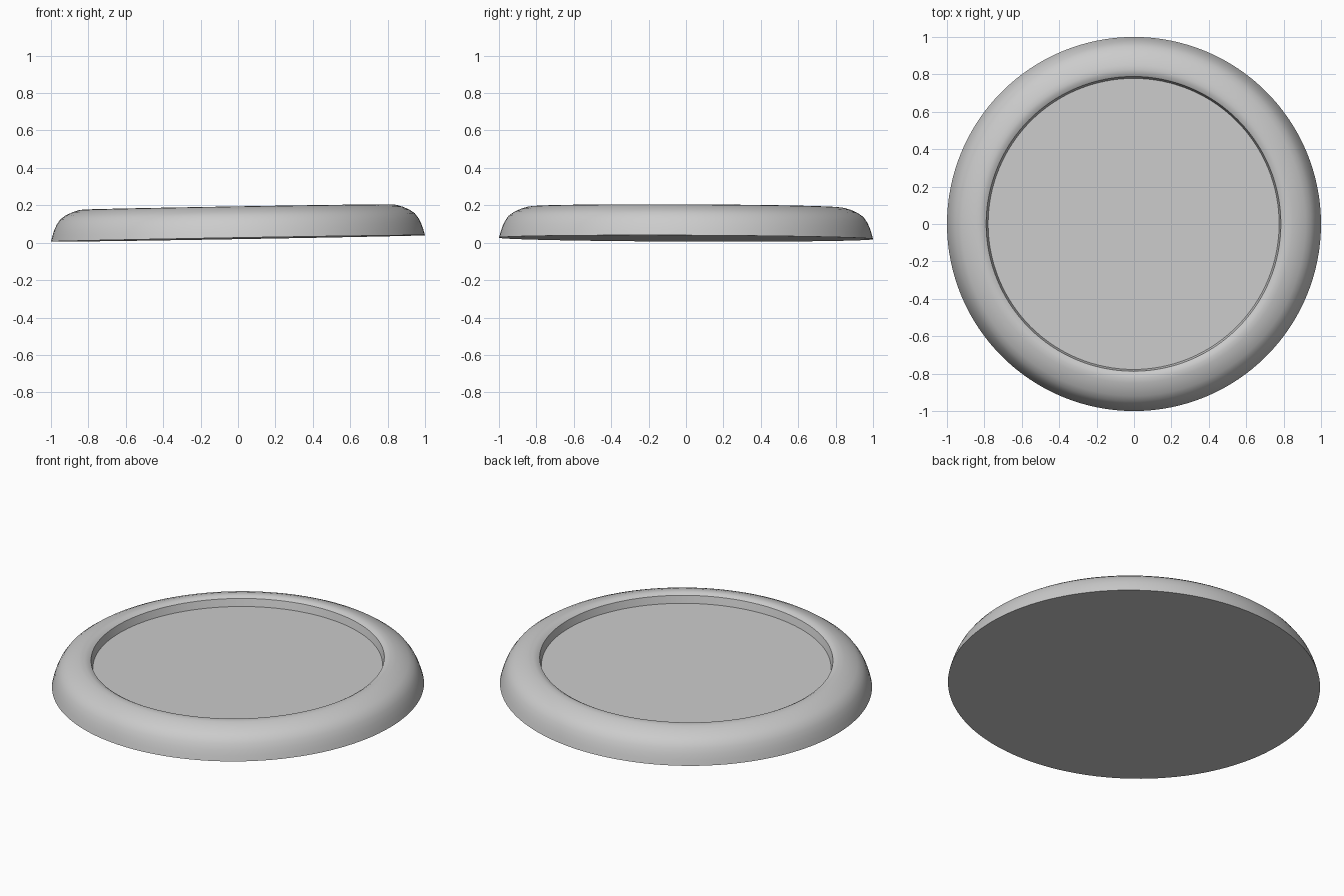
import bpy, bmesh, math
from mathutils import Vector, Matrix

if "Cube" in bpy.data.objects:
    bpy.data.objects.remove(bpy.data.objects["Cube"])

# Plain grey
grey = bpy.data.materials.new("plain grey")
grey.use_nodes = True
grey.diffuse_color = (0.6, 0.6, 0.6, 1)
grey.node_tree.nodes["Principled BSDF"].inputs["Base Color"].default_value = (0.6, 0.6, 0.6, 1)

# Half section (radius, height): flat base, rounded rim, sunken floor
profile = [(0, 0), (1, 0), (0.992, 0.03), (0.982, 0.06), (0.968, 0.09),
           (0.948, 0.118), (0.92, 0.138), (0.885, 0.154), (0.85, 0.165),
           (0.825, 0.168), (0.805, 0.165), (0.788, 0.155), (0.778, 0.112), (0, 0.112)]

bm = bmesh.new()
verts = [bm.verts.new((r, 0, z)) for r, z in profile]
edges = [bm.edges.new(pair) for pair in zip(verts, verts[1:])]
bmesh.ops.spin(bm, geom=verts + edges, cent=(0, 0, 0), axis=(0, 0, 1),
               angle=math.tau, steps=128, use_duplicate=False)
bmesh.ops.remove_doubles(bm, verts=bm.verts, dist=0.0005)
bmesh.ops.recalc_face_normals(bm, faces=bm.faces)

# Slight lean of the whole dish
normal = Vector((-0.017, 0.004, 1))
lean = Vector((0, 0, 1)).rotation_difference(normal).to_matrix().to_4x4()
bm.transform(Matrix.Translation((0, 0, 0.023)) @ lean)

mesh = bpy.data.meshes.new("dish")
bm.to_mesh(mesh)
bm.free()
mesh.materials.append(grey)
dish = bpy.data.objects.new("dish", mesh)
bpy.context.collection.objects.link(dish)
bpy.context.view_layer.objects.active = dish
dish.select_set(True)
bpy.ops.object.shade_smooth_by_angle(angle=math.radians(35))
